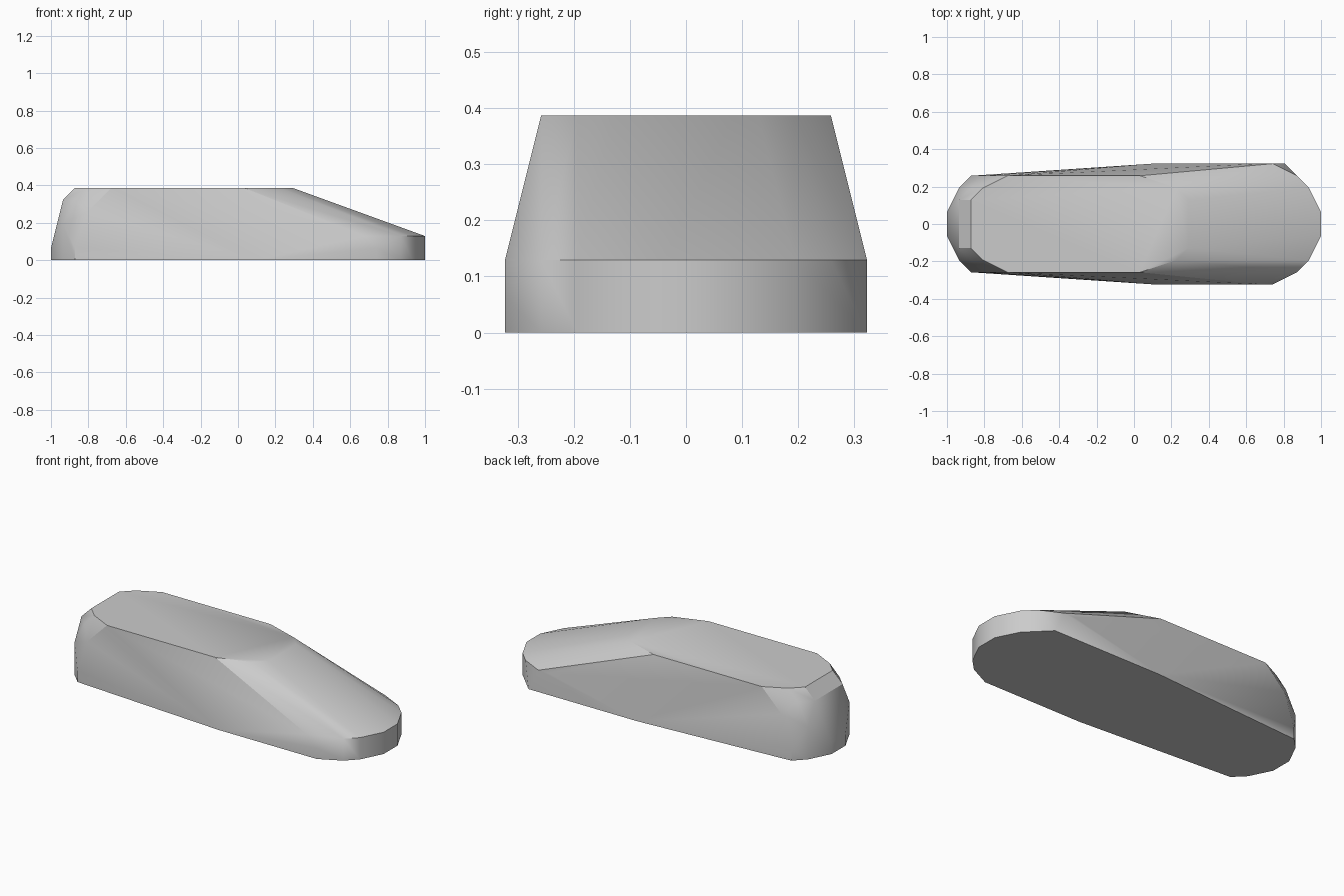
import bpy
import bmesh
import math

cube = bpy.data.objects.get("Cube")
if cube:
    bpy.data.objects.remove(cube, do_unlink=True)

# The body follows an even lattice of steps along its length
STEP = 2 / 31

# Half outlines per height step: (steps from the tail, half width)
HALF_OUTLINES = {
    0: [(0, 1), (1, 3), (2, 4), (17, 5), (27, 5), (29, 4), (30, 3), (31, 1)],
    1: [(0, 1), (2, 4)],
    2: [(26, 5), (29, 4), (30, 3), (31, 1)],
    3: [(1, 3)],
    4: [(3, 4)],
    5: [(1, 2), (2, 3)],
    6: [(2, 2), (3, 3), (5, 4), (16, 4), (19, 3), (20, 2)],
}
# Small differences between the two nose shoulders
SHOULDER_POINTS = [(27, -5, 1), (27, 5, 2), (28, 5, 0)]


def make_material(name, color):
    material = bpy.data.materials.new(name)
    material.use_nodes = True
    material.diffuse_color = color
    shader = next(node for node in material.node_tree.nodes
                  if node.type == "BSDF_PRINCIPLED")
    shader.inputs["Base Color"].default_value = color
    return material


def add_point(mesh_builder, along, across, height):
    mesh_builder.verts.new((along * STEP - 1, across * STEP, height * STEP))


def make_hull(name, material):
    builder = bmesh.new()
    for height, outline in HALF_OUTLINES.items():
        for along, half_width in outline:
            for side in (-1, 1):
                add_point(builder, along, side * half_width, height)
    for point in SHOULDER_POINTS:
        add_point(builder, *point)

    # Wrap the outlines in one faceted shell and merge its flat faces
    bmesh.ops.convex_hull(builder, input=builder.verts[:])
    loose = [vert for vert in builder.verts if not vert.link_faces]
    bmesh.ops.delete(builder, geom=loose, context="VERTS")
    bmesh.ops.dissolve_limit(builder, angle_limit=math.radians(0.5),
                             verts=builder.verts[:], edges=builder.edges[:])
    bmesh.ops.recalc_face_normals(builder, faces=builder.faces[:])

    mesh = bpy.data.meshes.new(name)
    builder.to_mesh(mesh)
    builder.free()
    mesh.materials.append(material)
    shell = bpy.data.objects.new(name, mesh)
    bpy.context.collection.objects.link(shell)
    return shell


# Body shell
grey = make_material("plain grey", (0.6, 0.6, 0.6, 1))
body = make_hull("body_shell", grey)
bpy.ops.object.select_all(action="DESELECT")
body.select_set(True)
bpy.context.view_layer.objects.active = body
bpy.ops.object.shade_smooth_by_angle(angle=math.radians(30))
